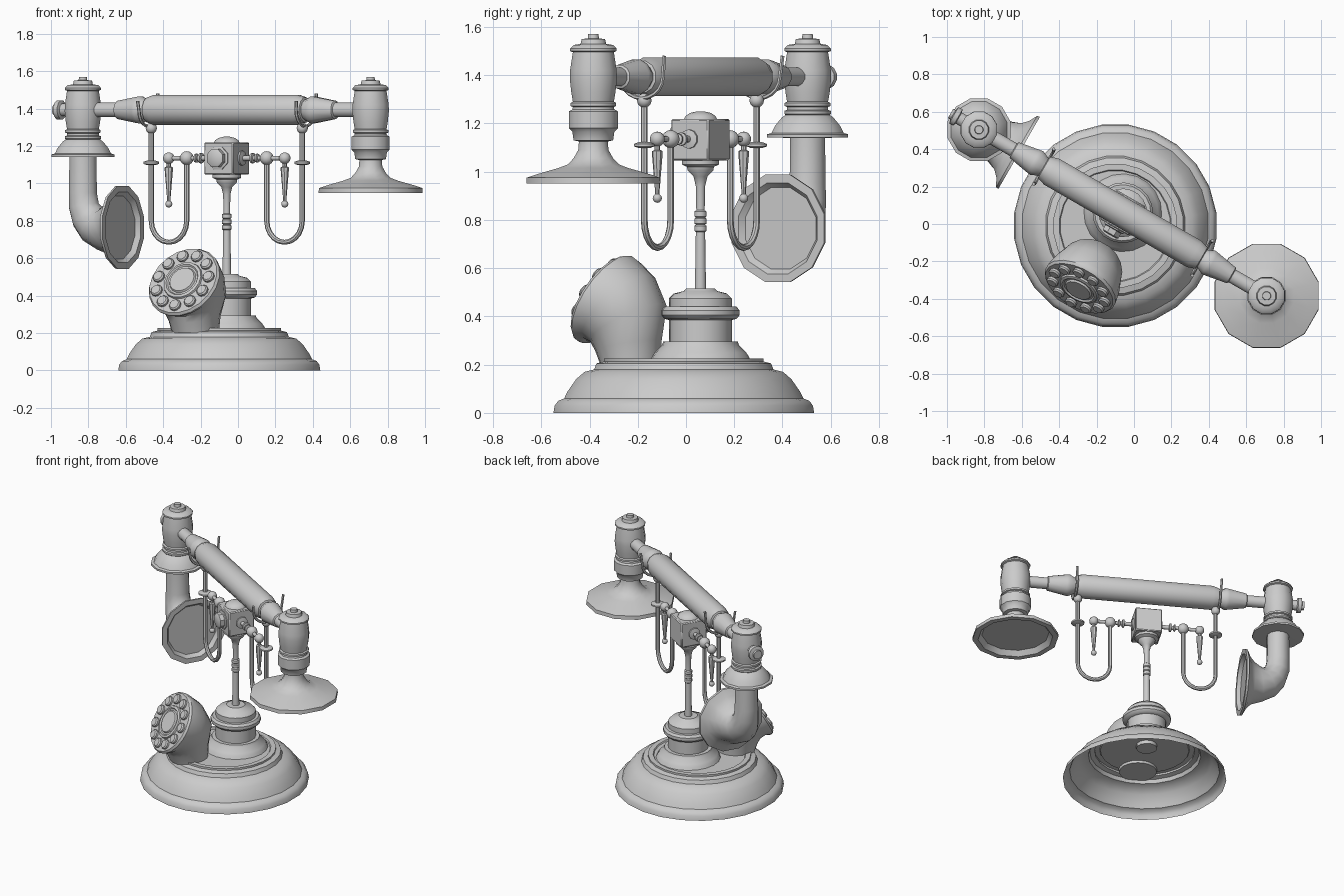
import bpy, bmesh
from math import sin, cos, pi, radians
from mathutils import Vector, Matrix

# Built in a local frame (stem at origin, handset along x), then turned -30 degrees
FRAME = Matrix.Translation((-0.06, 0.06, 0)) @ Matrix.Rotation(radians(-30), 4, 'Z')
BAR_Z, END_X, ARM_Z = 1.393, 0.888, 1.135
X, Y, Z = Vector((1, 0, 0)), Vector((0, 1, 0)), Vector((0, 0, 1))


def finish(name, bm):
    mesh = bpy.data.meshes.new(name)
    bm.to_mesh(mesh)
    bm.free()
    ob = bpy.data.objects.new(name, mesh)
    ob.matrix_world = FRAME
    bpy.context.collection.objects.link(ob)
    return ob


def loft(name, rings, u, sides=12, caps=(True, True)):
    """Skin circles (centre, normal, radius); u is an axis shared by all circles."""
    bm = bmesh.new()
    loops = []
    for c, n, r in rings:
        v = n.cross(u)
        angles = [2 * pi * (i + 0.5) / sides for i in range(sides)]
        loops.append([bm.verts.new(c + (u * cos(a) + v * sin(a)) * r) for a in angles])
    for a, b in zip(loops, loops[1:]):
        for i in range(sides):
            j = (i + 1) % sides
            bm.faces.new((a[i], a[j], b[j], b[i]))
    if caps[0]:
        bm.faces.new(loops[0][::-1])
    if caps[1]:
        bm.faces.new(loops[-1])
    return finish(name, bm)


def lathe(name, origin, axis, profile, sides=12, caps=(True, True)):
    """profile: (radius, distance along axis), listed along the axis."""
    o, n = Vector(origin), Vector(axis)
    u = Y if abs(n.y) < 0.1 else X
    return loft(name, [(o + n * h, n, r) for r, h in profile], u, sides, caps)


def tube(name, pts, r, u, sides=8):
    p = [Vector(q) for q in pts]
    last = len(p) - 1
    rings = [(q, (p[min(i + 1, last)] - p[max(i - 1, 0)]).normalized(), r)
             for i, q in enumerate(p)]
    return loft(name, rings, u, sides)


def ball(name, c, r):
    bm = bmesh.new()
    bmesh.ops.create_uvsphere(bm, u_segments=12, v_segments=8, radius=r,
                              matrix=Matrix.Translation(c))
    return finish(name, bm)


# Hollow base and pedestal
lathe("base", (0, -0.08, 0), Z,
      [(.545, 0), (.54, .03), (.525, .05), (.50, .06), (.485, .09), (.45, .14), (.415, .17),
       (.375, .18), (.365, .205), (.333, .213), (.333, .226), (.30, .226), (.295, .218)],
      24, (False, True))
lathe("base_bolt", (0, 0, 0), Z, [(.07, .19), (.07, .225)])
lathe("pedestal", (0, 0, 0), Z,
      [(.21, .215), (.20, .235), (.19, .25), (.16, .28), (.155, .295), (.13, .295), (.13, .385),
       (.15, .39), (.162, .405), (.162, .425), (.15, .44), (.13, .44), (.13, .475),
       (.11, .495), (.07, .505), (.06, .515)], 20)

# Stem with rings and the cup under the block
lathe("stem", (0, 0, 0), Z,
      [(.024, .5), (.02, .75), (.026, .755), (.026, .775), (.02, .78), (.026, .785),
       (.026, .805), (.02, .81), (.026, .815), (.026, .835), (.018, .84), (.02, .94),
       (.03, .98), (.055, 1.005), (.058, 1.02), (.08, 1.03), (.08, 1.055)])

# Central block, dome and front and back knobs
bm = bmesh.new()
bmesh.ops.create_cube(bm, size=1, matrix=Matrix.Translation((0, 0, 1.133))
                      @ Matrix.Diagonal((.18, .18, .172, 1)))
bmesh.ops.bevel(bm, geom=bm.edges[:], offset=.006, segments=1, affect='EDGES')
finish("block", bm)
lathe("dome", (0, 0, 0), Z, [(.072, 1.215), (.065, 1.23), (.045, 1.243), (.015, 1.25)])
lathe("block_knob", (0, -.085, ARM_Z), -Y, [(.065, 0), (.065, .012), (.052, .016), (.052, .045), (.04, .052)], 8)

# Cradle arms, mirrored left and right
for s, side in ((-1, "left"), (1, "right")):
    ax = X * s
    lathe(side + "_arm", (0, 0, ARM_Z), ax,
          [(.04, .085), (.04, .1), (.014, .105), (.014, .15), (.028, .153), (.028, .165),
           (.014, .168), (.014, .18), (.024, .183), (.024, .193), (.012, .196), (.012, .36)], 10)
    ball(side + "_arm_ball", (s * .247, 0, ARM_Z), .037)
    ball(side + "_arm_end_ball", (s * .358, 0, ARM_Z), .031)
    lathe(side + "_pendant", (s * .358, 0, 0), Z,
          [(.009, .89), (.009, .915), (.022, 1.07), (.022, 1.085), (.012, 1.09), (.012, 1.12)], 8)
    ball(side + "_pendant_tip", (s * .358, 0, .89), .019)
    # U-shaped hanger
    bend = [(s * (.3565 - .1095 * cos(pi * i / 10)), 0, .80 - .115 * sin(pi * i / 10))
            for i in range(11)]
    tube(side + "_hanger", [(s * .247, 0, 1.12)] + bend + [(s * .466, 0, 1.29)], .014, Y)
    lathe(side + "_hanger_disc", (s * .466, 0, 0), Z,
          [(.025, 1.098), (.044, 1.105), (.044, 1.115), (.025, 1.122)])
    ball(side + "_hanger_ball", (s * .466, 0, 1.295), .03)
    # Fork that holds the bar
    fork = [(s * .485, -.1 * cos(pi * i / 10), BAR_Z - .088 * sin(pi * i / 10))
            for i in range(11)]
    tube(side + "_fork", [(s * .49, -.105, 1.44)] + fork + [(s * .49, .11, 1.48)], .009, X, 6)
    # Tapered handle ferrule and connecting rod
    lathe(side + "_ferrule", (0, 0, BAR_Z), ax,
          [(.05, .47), (.06, .50), (.075, .53), (.072, .55), (.05, .67), (.04, .675), (.04, .83)])

# Handset grip
lathe("grip", (0, 0, BAR_Z), X,
      [(.055, -.49), (.068, -.485), (.083, -.44), (.083, .44), (.068, .485), (.055, .49)])

# Barrel shape shared by both handset ends
BARREL = [(.088, 1.268), (.098, 1.272), (.098, 1.285), (.088, 1.29), (.095, 1.33), (.101, 1.385),
          (.1, 1.42), (.088, 1.495), (.1, 1.5), (.1, 1.51), (.085, 1.525), (.055, 1.53),
          (.05, 1.55), (.024, 1.552), (.022, 1.57)]

# Mouthpiece with open bell below
lathe("mouthpiece", (END_X, 0, 0), Z,
      [(.225, .985), (.25, .95), (.288, .95), (.286, .975), (.24, .99), (.15, 1.015), (.11, 1.03),
       (.085, 1.055), (.065, 1.09), (.062, 1.125), (.085, 1.13), (.09, 1.165), (.105, 1.18),
       (.105, 1.25), (.09, 1.258)] + BARREL)

# Earpiece body with flange
lathe("earpiece", (-END_X, 0, 0), Z,
      [(.08, 1.14), (.174, 1.142), (.174, 1.155), (.155, 1.16), (.14, 1.19), (.11, 1.225),
       (.095, 1.235), (.1, 1.24), (.1, 1.252), (.088, 1.256)] + BARREL)
lathe("earpiece_side_knob", (-END_X, 0, BAR_Z), -X,
      [(.035, .08), (.035, .125), (.052, .13), (.052, .155), (.03, .16), (.03, .175)])

# Curved horn: x, z, heading, radius, ending in a shallow dish
horn = [(-.888, 1.15, -90, .075), (-.888, .95, -90, .077), (-.882, .88, -80, .083),
        (-.855, .82, -58, .094), (-.815, .782, -34, .108), (-.76, .766, -10, .126),
        (-.71, .765, 0, .148), (-.68, .765, 0, .18), (-.655, .765, 0, .228),
        (-.64, .765, 0, .23), (-.64, .765, 0, .195), (-.665, .765, 0, .175)]
loft("horn", [(Vector((x, 0, z)), Vector((cos(radians(a)), 0, sin(radians(a)))), r)
              for x, z, a, r in horn], Y)

# Dial hood: y, z, heading, radius, rising from the base to the tilted face
hood = [(-.335, .2, 90, .125), (-.345, .28, 80, .14), (-.345, .37, 62, .175),
        (-.39, .435, 45, .195), (-.435, .462, 33, .207)]
tilt = radians(31)
face_n = Vector((0, -cos(tilt), sin(tilt)))
face_c = Vector((0, -.455, .472))
rings = [(Vector((0, y, z)), Vector((0, -cos(radians(a)), sin(radians(a)))), r)
         for y, z, a, r in hood]
rings += [(face_c, face_n, .21), (face_c + face_n * .014, face_n, .2),
          (face_c + face_n * .014, face_n, .19)]
loft("dial_hood", rings, X, 20)
lathe("dial_hub", face_c, face_n,
      [(.115, .01), (.11, .024), (.095, .028), (.088, .02), (.078, .02), (.072, .03)], 16)
across = X.cross(face_n)
for i in range(11):
    a = 2 * pi * i / 11
    lathe("dial_button", face_c + (X * sin(a) + across * cos(a)) * .155, face_n,
          [(.033, .01), (.033, .026), (.026, .034)], 10)

# Smooth shading with crisp edges
for ob in bpy.context.scene.objects:
    ob.select_set(True)
    bpy.context.view_layer.objects.active = ob
bpy.ops.object.shade_smooth_by_angle(angle=radians(38))
